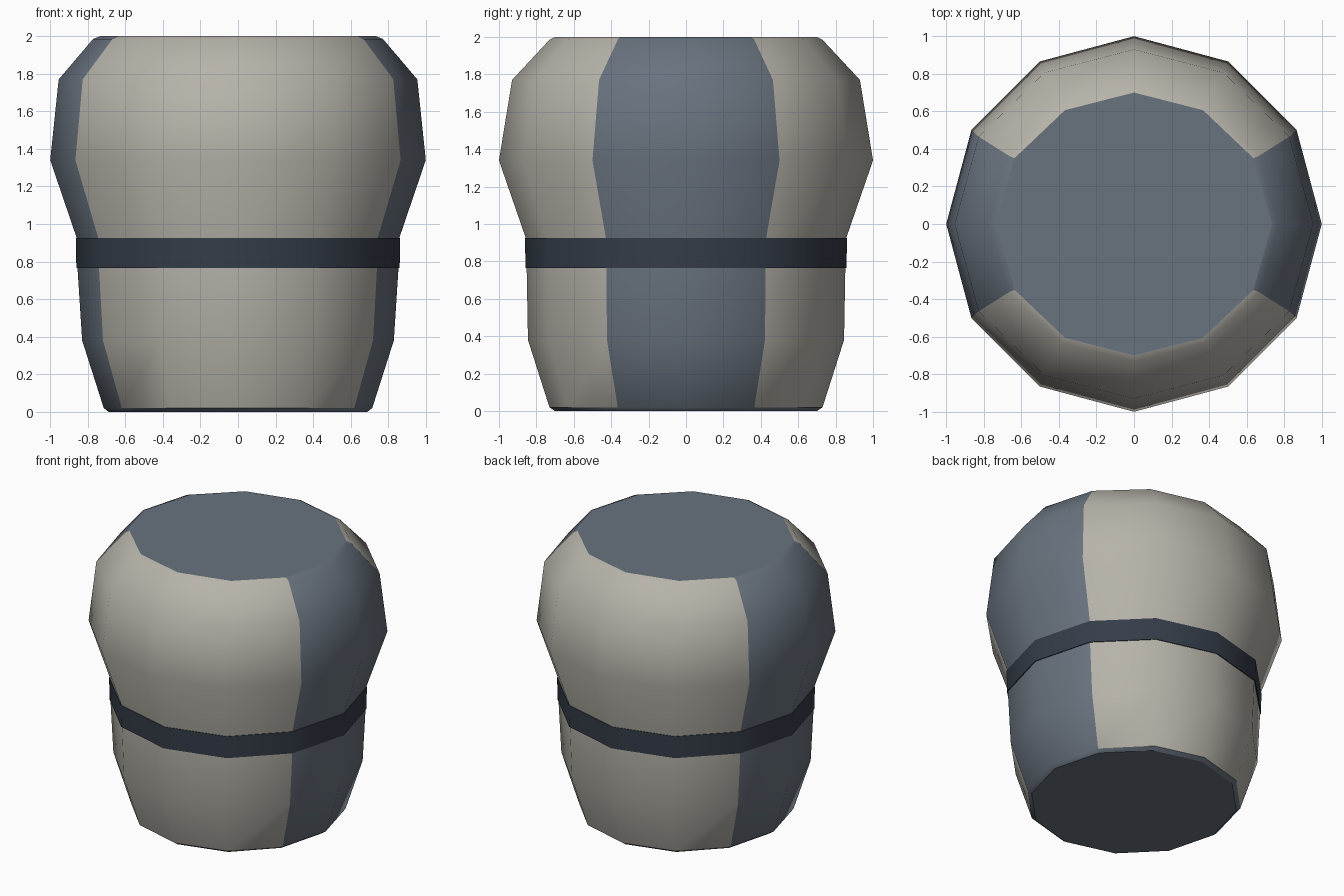
import bpy, bmesh
from math import sin, cos, radians, tau

cube = bpy.data.objects.get("Cube")
if cube:
    bpy.data.objects.remove(cube, do_unlink=True)

SIDES = 12


def material(name, rgb):
    m = bpy.data.materials.new(name)
    m.use_nodes = True
    m.diffuse_color = (*rgb, 1)
    m.node_tree.nodes["Principled BSDF"].inputs["Base Color"].default_value = (*rgb, 1)
    return m


beige = material("warm beige", (0.47, 0.45, 0.40))
blue = material("slate blue", (0.14, 0.17, 0.21))
navy = material("dark navy", (0.035, 0.046, 0.066))


def lathe(name, profile, mats, closed=False):
    """Sweep (x radius, y radius, z) rings into a faceted body."""
    bm = bmesh.new()
    rings = [[bm.verts.new((rx * cos(tau * i / SIDES), ry * sin(tau * i / SIDES), z))
              for i in range(SIDES)] for rx, ry, z in profile]
    pairs = list(zip(rings, rings[1:]))
    if closed:
        pairs.append((rings[-1], rings[0]))
    else:
        bm.faces.new(rings[0])
        bm.faces.new(rings[-1])
    for a, b in pairs:
        for i in range(SIDES):
            j = (i + 1) % SIDES
            bm.faces.new((a[i], a[j], b[j], b[i]))
    bmesh.ops.recalc_face_normals(bm, faces=bm.faces[:])
    mesh = bpy.data.meshes.new(name)
    bm.to_mesh(mesh)
    bm.free()
    for m in mats:
        mesh.materials.append(m)
    obj = bpy.data.objects.new(name, mesh)
    bpy.context.collection.objects.link(obj)
    bpy.ops.object.select_all(action="DESELECT")
    obj.select_set(True)
    bpy.context.view_layer.objects.active = obj
    bpy.ops.object.shade_smooth_by_angle(angle=radians(34))
    return obj


# Body: tapered base, waist, bulging upper half and chamfered rim
body = lathe("body", [
    (0.69, 0.70, 0.0), (0.715, 0.73, 0.02), (0.83, 0.845, 0.38),
    (0.855, 0.852, 0.77), (0.857, 0.855, 0.92), (1.0, 1.0, 1.34),
    (0.955, 0.93, 1.77), (0.772, 0.73, 1.985), (0.735, 0.70, 2.0),
], [beige, blue])

# Blue end caps, lower rim and the two side panels
for face in body.data.polygons:
    c = face.center
    is_cap = len(face.vertices) == SIDES
    is_side = abs(c.y) < 0.4 * abs(c.x)
    face.material_index = int(is_cap or is_side or c.z < 0.02)
    if is_cap:
        face.use_smooth = False

# Band around the waist
lathe("waist_band", [
    (0.85, 0.848, 0.765), (0.861, 0.858, 0.765),
    (0.863, 0.861, 0.925), (0.85, 0.848, 0.925),
], [navy], closed=True)
